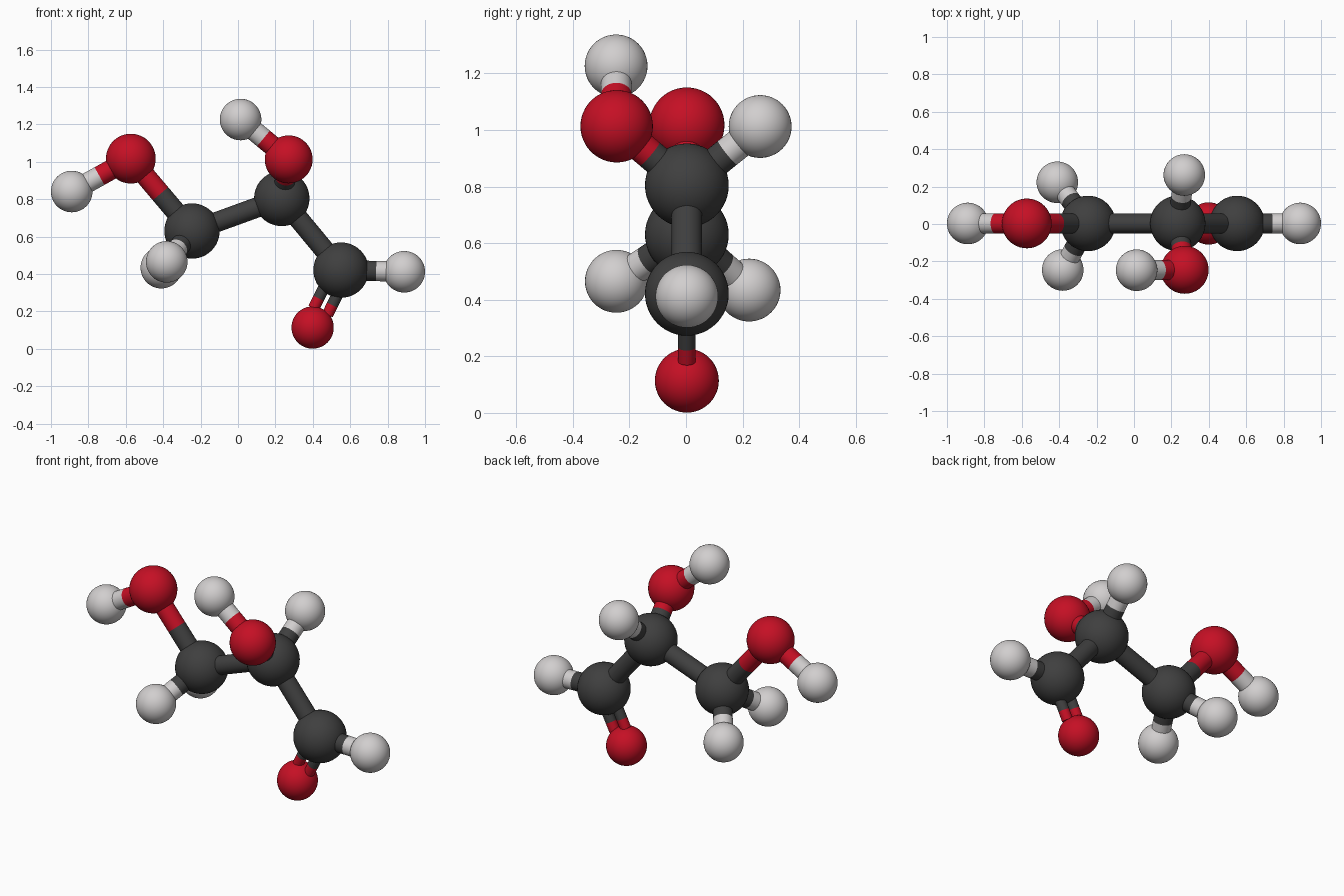
import bpy
from mathutils import Vector

if "Cube" in bpy.data.objects:
    bpy.data.objects.remove(bpy.data.objects["Cube"])


def material(name, rgb):
    m = bpy.data.materials.new(name)
    m.diffuse_color = (*rgb, 1)
    m.use_nodes = True
    m.node_tree.nodes["Principled BSDF"].inputs["Base Color"].default_value = m.diffuse_color
    return m


DARK = material("charcoal", (0.05, 0.05, 0.05))
RED = material("red", (0.56, 0.005, 0.018))
PALE = material("pale_grey", (0.64, 0.62, 0.62))

# Atoms: centre, radius, colour
ATOMS = {
    "carbon_left": ((-0.246, 0.003, 0.630), 0.148, DARK),
    "carbon_middle": ((0.234, 0.003, 0.804), 0.148, DARK),
    "carbon_right": ((0.551, 0.003, 0.421), 0.148, DARK),
    "oxygen_left": ((-0.573, 0.003, 1.017), 0.133, RED),
    "oxygen_front": ((0.271, -0.245, 1.013), 0.128, RED),
    "oxygen_bottom": ((0.399, 0.003, 0.114), 0.113, RED),
    "hydrogen_far_left": ((-0.889, 0.003, 0.841), 0.111, PALE),
    "hydrogen_top": ((0.014, -0.247, 1.226), 0.111, PALE),
    "hydrogen_far_right": ((0.889, 0.003, 0.412), 0.111, PALE),
    "hydrogen_back": ((0.269, 0.262, 1.012), 0.111, PALE),
    "hydrogen_low_front": ((-0.381, -0.246, 0.465), 0.111, PALE),
    "hydrogen_low_back": ((-0.410, 0.223, 0.434), 0.111, PALE),
}

# Bonds: joined pairs of atoms; the last entry marks the double bond
BONDS = [
    ("carbon_left", "carbon_middle", False),
    ("carbon_middle", "carbon_right", False),
    ("carbon_left", "oxygen_left", False),
    ("carbon_middle", "oxygen_front", False),
    ("carbon_right", "oxygen_bottom", True),
    ("oxygen_left", "hydrogen_far_left", False),
    ("oxygen_front", "hydrogen_top", False),
    ("carbon_right", "hydrogen_far_right", False),
    ("carbon_middle", "hydrogen_back", False),
    ("carbon_left", "hydrogen_low_front", False),
    ("carbon_left", "hydrogen_low_back", False),
]


def finish(name, mat):
    ob = bpy.context.object
    ob.name = name
    ob.data.materials.append(mat)
    bpy.ops.object.shade_smooth_by_angle()


def rod(name, p, q, radius, mat):
    d = q - p
    bpy.ops.mesh.primitive_cylinder_add(vertices=32, radius=radius, depth=d.length,
                                        location=(p + q) / 2,
                                        rotation=d.to_track_quat('Z', 'Y').to_euler())
    finish(name, mat)


# Atom balls
for name, (pos, radius, mat) in ATOMS.items():
    bpy.ops.mesh.primitive_uv_sphere_add(segments=48, ring_count=24, radius=radius, location=pos)
    finish(name, mat)

# Bond sticks, each half coloured like the atom it touches
for a, b, double in BONDS:
    pa, ra, ma = ATOMS[a]
    pb, rb, mb = ATOMS[b]
    pa, pb = Vector(pa), Vector(pb)
    axis = (pb - pa).normalized()
    start, end = pa + axis * ra * 0.85, pb - axis * rb * 0.85
    mid = (pa + axis * ra + pb - axis * rb) / 2
    side = axis.cross(Vector((0, 1, 0))).normalized() * 0.041
    offsets = (side, -side) if double else (Vector(),)
    radius = 0.031 if double else 0.054
    for i, off in enumerate(offsets):
        label = f"bond_{a}_to_{b}" + (f"_{i + 1}" if double else "")
        if ma == mb:
            rod(label, start + off, end + off, radius, ma)
        else:
            rod(label + "_start", start + off, mid + off, radius, ma)
            rod(label + "_end", mid + off, end + off, radius, mb)
